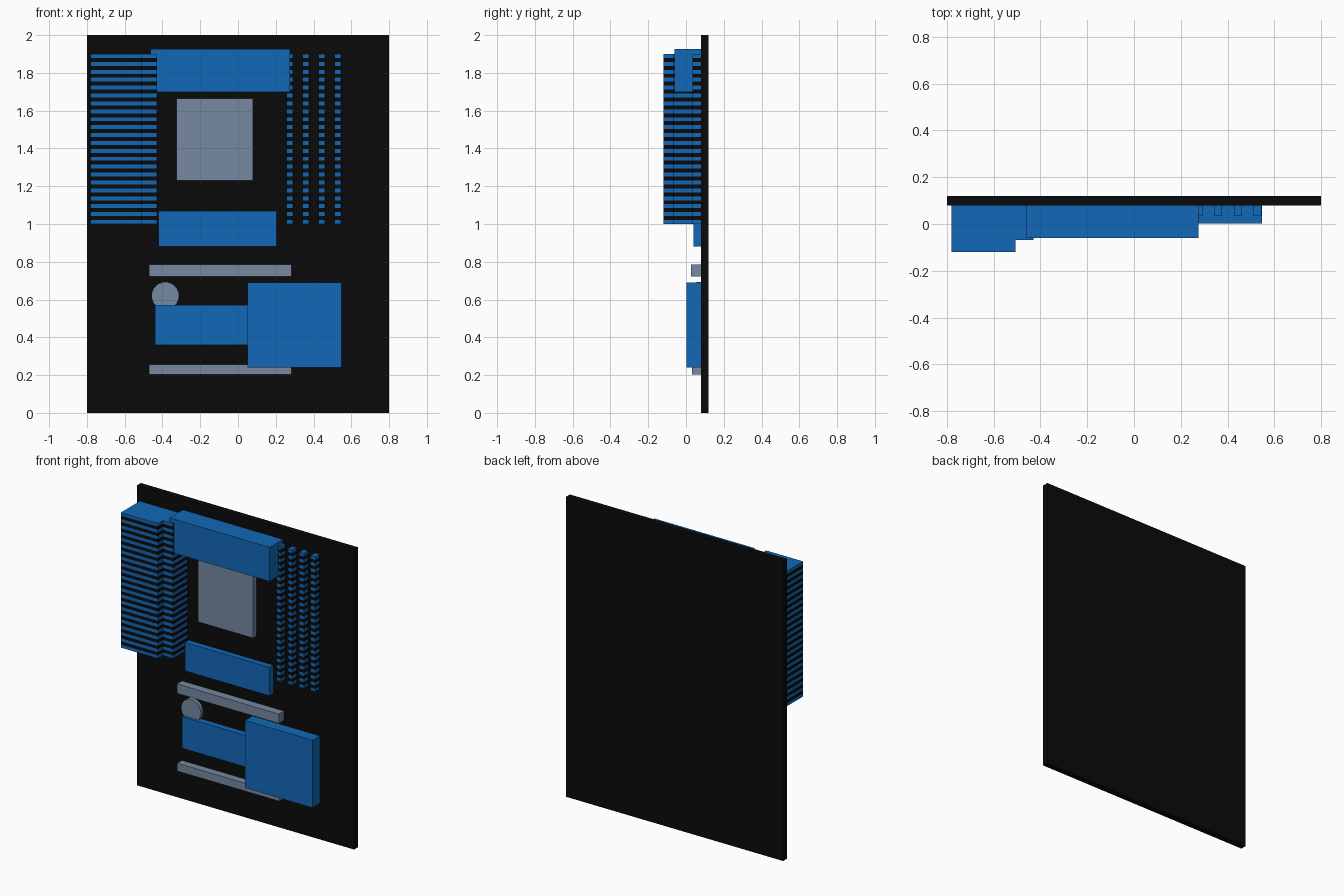
import bpy, bmesh, math

if "Cube" in bpy.data.objects:
    bpy.data.objects.remove(bpy.data.objects["Cube"])


def material(name, rgb):
    m = bpy.data.materials.new(name)
    m.diffuse_color = (*rgb, 1)
    m.use_nodes = True
    m.node_tree.nodes["Principled BSDF"].inputs["Base Color"].default_value = m.diffuse_color
    return m


BLACK = material("black", (0.003, 0.003, 0.003))
BLUE = material("blue", (0.006, 0.14, 0.48))
GREY = material("slate_grey", (0.18, 0.25, 0.36))
FACE = 0.08   # y of the board's front surface
SINK = 0.005  # how far parts sit into the board


def box(name, x0, x1, y0, z0, z1, mat, y1=FACE + SINK, bands=1):
    """Box cut into horizontal bands; odd bands use the second material."""
    bm = bmesh.new()
    bmesh.ops.create_cube(bm, size=1)
    for v in bm.verts:
        v.co.x = x0 if v.co.x < 0 else x1
        v.co.y = y0 if v.co.y < 0 else y1
        v.co.z = z0 if v.co.z < 0 else z1
    step = (z1 - z0) / bands
    for i in range(1, bands):
        bmesh.ops.bisect_plane(bm, geom=bm.verts[:] + bm.edges[:] + bm.faces[:],
                               plane_co=(0, 0, z0 + i * step), plane_no=(0, 0, 1))
    me = bpy.data.meshes.new(name)
    me.materials.append(mat)
    if bands > 1:
        me.materials.append(BLACK)
        for f in bm.faces:
            if abs(f.normal.z) < 0.5:
                f.material_index = int((f.calc_center_median().z - z0) / step) % 2
    bm.to_mesh(me)
    bm.free()
    ob = bpy.data.objects.new(name, me)
    bpy.context.collection.objects.link(ob)
    return ob


# Circuit board
box("circuit_board", -0.8, 0.8, FACE, 0, 2, BLACK, y1=0.12)

# Port stack at the left edge, banded blue and black
box("port_stack_outer", -0.78, -0.507, -0.12, 1.0, 1.9, BLUE, bands=43)
box("port_stack_inner", -0.51, -0.43, -0.068, 1.0, 1.9, BLUE, bands=43)

# Memory slots, banded the same way
for i in range(4):
    x = 0.258 + i * 0.0845
    box(f"memory_slot_{i + 1}", x, x + 0.034, 0.035, 1.0, 1.9, BLUE, bands=43)

# Heat sinks and chip covers
box("top_heat_sink", -0.463, 0.275, -0.06, 1.70, 1.927, BLUE)
box("middle_heat_sink", -0.42, 0.205, 0.04, 0.88, 1.07, BLUE)
box("lower_heat_sink", -0.44, 0.2, 0.038, 0.36, 0.57, BLUE)
box("chipset_cover", 0.05, 0.547, 0.003, 0.24, 0.69, BLUE)

# Processor and expansion slots
box("processor", -0.325, 0.08, 0.045, 1.23, 1.665, GREY)
box("upper_expansion_slot", -0.47, 0.283, 0.027, 0.722, 0.785, GREY)
box("lower_expansion_slot", -0.47, 0.283, 0.031, 0.202, 0.255, GREY)

# Round battery
bpy.ops.mesh.primitive_cylinder_add(vertices=32, radius=0.073, depth=0.03,
                                    location=(-0.385, 0.07, 0.62),
                                    rotation=(math.pi / 2, 0, 0))
battery = bpy.context.object
battery.name = "battery"
battery.data.materials.append(GREY)
bpy.ops.object.shade_smooth_by_angle()
